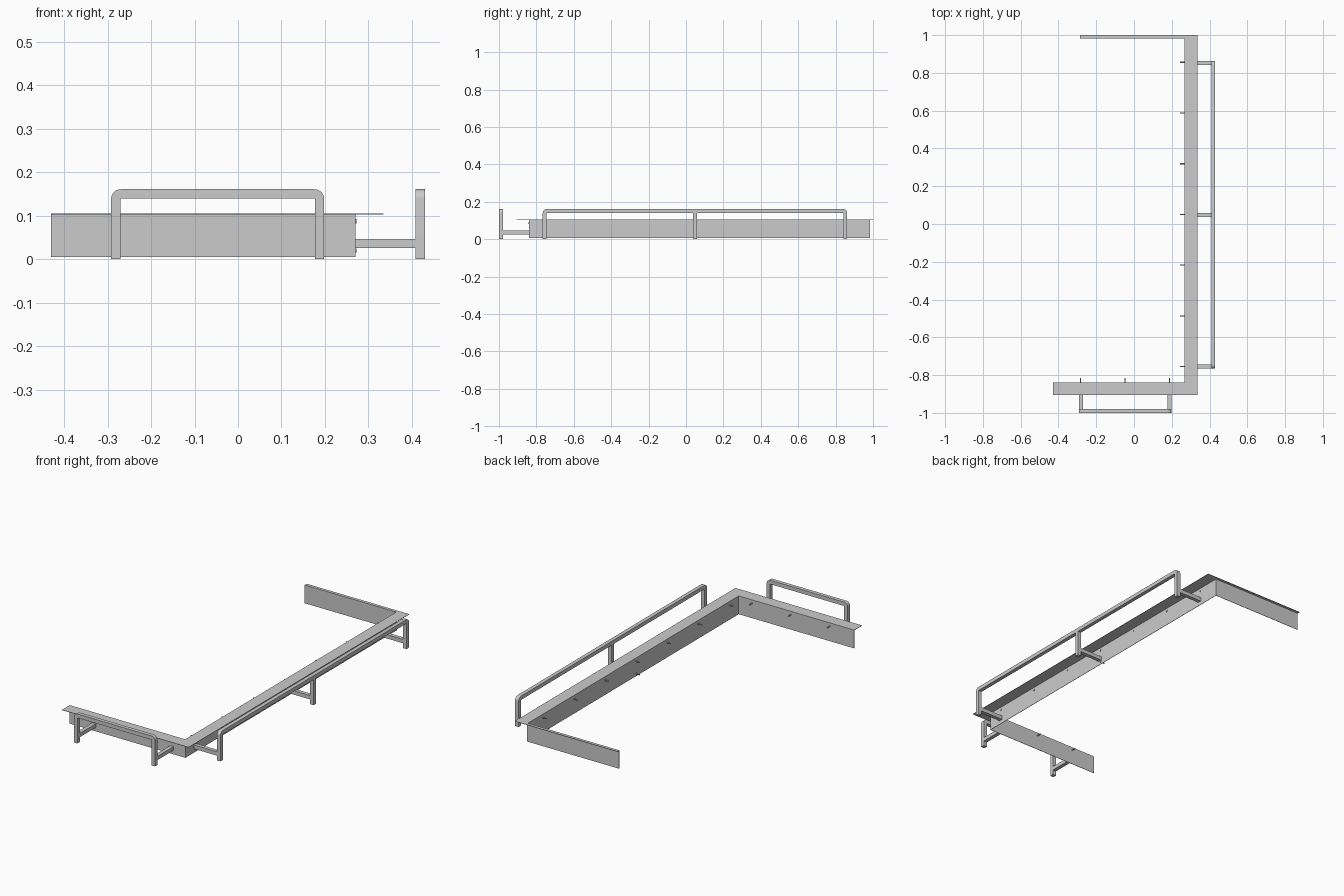
import bpy, bmesh, math
from mathutils import Vector, Matrix

if "Cube" in bpy.data.objects:
    bpy.data.objects.remove(bpy.data.objects["Cube"])

T = 0.002       # sheet thickness
TUBE = 0.021    # square tube size


def finish(name, bm, smooth=False):
    bmesh.ops.recalc_face_normals(bm, faces=bm.faces)
    me = bpy.data.meshes.new(name)
    bm.to_mesh(me)
    bm.free()
    ob = bpy.data.objects.new(name, me)
    bpy.context.collection.objects.link(ob)
    if smooth:
        bpy.context.view_layer.objects.active = ob
        ob.select_set(True)
        bpy.ops.object.shade_smooth_by_angle(angle=math.radians(30))
        ob.select_set(False)
    return ob


def prism(name, outline, offset, smooth=False):
    """Extrude a flat 3D outline along an offset vector."""
    bm = bmesh.new()
    face = bm.faces.new([bm.verts.new(p) for p in outline])
    new = bmesh.ops.extrude_face_region(bm, geom=[face])["geom"]
    bmesh.ops.translate(bm, vec=Vector(offset),
                        verts=[v for v in new if isinstance(v, bmesh.types.BMVert)])
    return finish(name, bm, smooth)


def box(name, lo, hi):
    (x0, y0, z0), (x1, y1, z1) = lo, hi
    return prism(name, [(x0, y0, z0), (x1, y0, z0), (x1, y1, z0), (x0, y1, z0)],
                 (0, 0, z1 - z0))


def hoop(a, b, top=0.161, r=0.022, steps=8):
    """2D outline of an upside-down U with rounded outer corners."""
    pts = [(a, 0)]
    for cx, start in ((a + r, math.pi), (b - r, math.pi / 2)):
        for i in range(steps + 1):
            t = start - i * math.pi / 2 / steps
            pts.append((cx + r * math.cos(t), top - r + r * math.sin(t)))
    return pts + [(b, 0), (b - TUBE, 0), (b - TUBE, top - TUBE),
                  (a + TUBE, top - TUBE), (a + TUBE, 0)]


def pin(name, centre, axis):
    """Bolt sticking through the wall, with a slim head on the outside."""
    bm = bmesh.new()
    rot = Vector((0, 0, 1)).rotation_difference(Vector(axis)).to_matrix().to_4x4()
    for r, z0, z1 in ((0.003, -0.003, 0.026), (0.005, -0.003, 0.0)):
        bmesh.ops.create_cone(bm, cap_ends=True, segments=12, radius1=r, radius2=r,
                              depth=z1 - z0, matrix=Matrix.Translation(centre) @ rot
                              @ Matrix.Translation((0, 0, (z0 + z1) / 2)))
    finish(name, bm, True)


# Thin upright skirt, following three sides
prism("skirt_wall", [(-0.43, -0.84, 0.005), (0.27, -0.84, 0.005), (0.27, 0.985, 0.005),
                     (-0.285, 0.985, 0.005), (-0.285, 0.985 - T, 0.005),
                     (0.27 - T, 0.985 - T, 0.005), (0.27 - T, -0.84 + T, 0.005),
                     (-0.43, -0.84 + T, 0.005)], (0, 0, 0.1))

# Flat flange folded outward from the top of the skirt
z = 0.105 - T
prism("top_flange", [(-0.43, -0.905, z), (0.335, -0.905, z), (0.335, 1.0, z),
                     (-0.285, 1.0, z), (-0.285, 0.985, z), (0.27, 0.985, z),
                     (0.27, -0.84, z), (-0.43, -0.84, z)], (0, 0, T))

# Front guard rail and its arms
prism("front_rail", [(u, -1.0, w) for u, w in hoop(-0.292, 0.198)], (0, TUBE, 0), True)
for i, x in enumerate((-0.292, 0.198 - TUBE)):
    box(f"front_arm_{i}", (x, -1.0 + TUBE, 0.026), (x + TUBE, -0.84, 0.047))

# Side guard rail, middle post and arms
X = 0.43 - TUBE
prism("side_rail", [(X, u, w) for u, w in hoop(-0.766, 0.862)], (TUBE, 0, 0), True)
box("side_middle_post", (X, 0.038, 0), (0.43, 0.038 + TUBE, 0.161 - TUBE))
for i, y in enumerate((-0.766, 0.038, 0.862 - TUBE)):
    box(f"side_arm_{i}", (0.27, y, 0.026), (X, y + TUBE, 0.047))

# Rows of bolts pointing inward
for i in range(7):
    pin(f"side_bolt_{i}", (0.27, -0.755 + i * 0.2685, 0.087), (-1, 0, 0))
pin("side_lower_bolt", (0.27, 0.05, 0.02), (-1, 0, 0))
for i, x in enumerate((-0.283, -0.048, 0.187)):
    pin(f"front_bolt_{i}", (x, -0.84, 0.087), (0, 1, 0))
